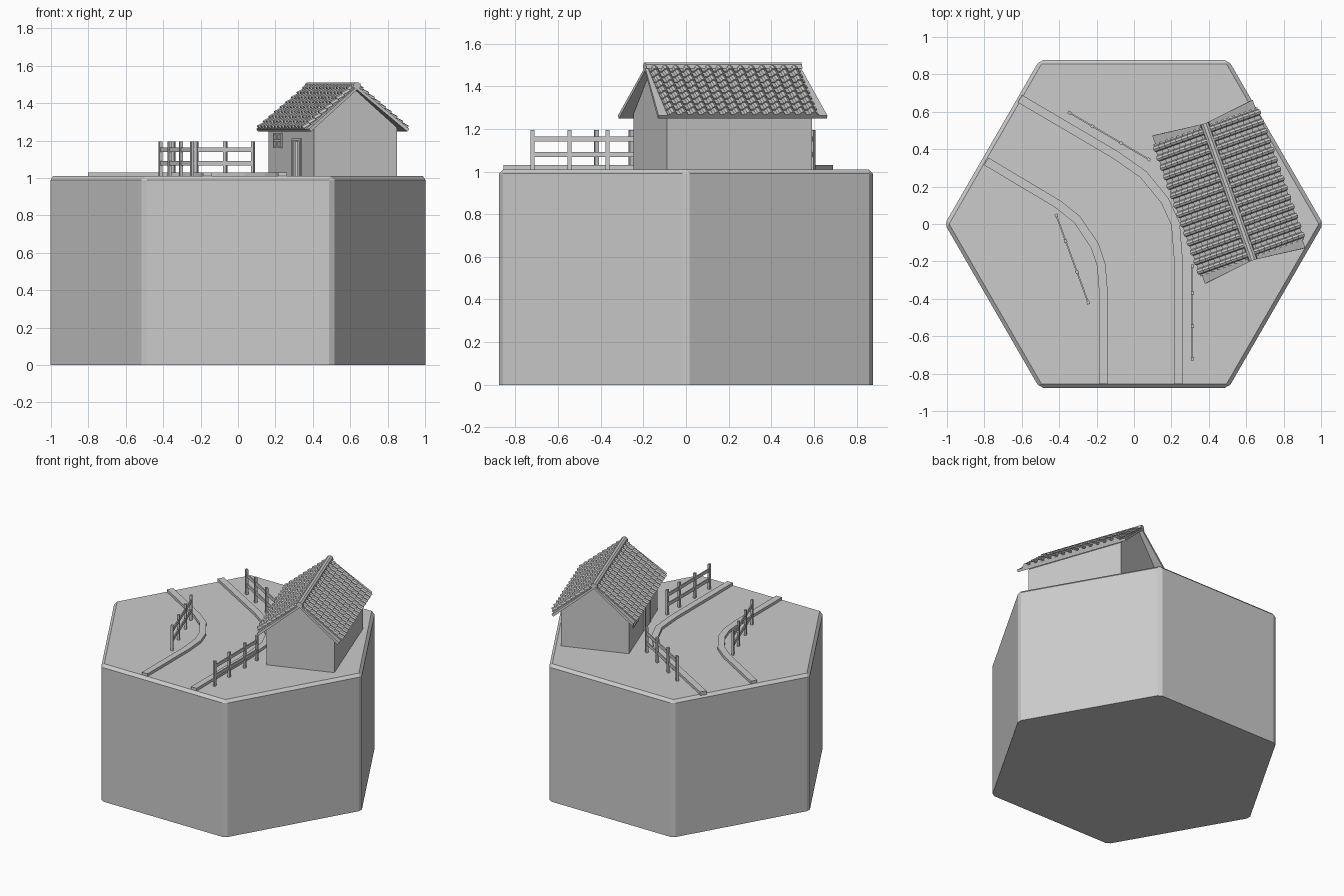
import bpy, bmesh, math
from mathutils import Vector, Matrix

if "Cube" in bpy.data.objects:
    bpy.data.objects.remove(bpy.data.objects["Cube"])

GROUND = 1.01
HOUSE = Matrix.Translation((0.507, 0.172, 0)) @ Matrix.Rotation(math.radians(19.6), 4, 'Z')


def make(name, verts, faces, matrix=None):
    me = bpy.data.meshes.new(name)
    me.from_pydata([Vector(v) for v in verts], [], faces)
    bm = bmesh.new()
    bm.from_mesh(me)
    bmesh.ops.recalc_face_normals(bm, faces=bm.faces)
    bm.to_mesh(me)
    bm.free()
    ob = bpy.data.objects.new(name, me)
    bpy.context.collection.objects.link(ob)
    if matrix:
        ob.matrix_world = matrix
    return ob


def boxes(name, items, matrix=None):
    """One object from several (centre, size) boxes."""
    bm = bmesh.new()
    for c, s in items:
        bmesh.ops.create_cube(bm, size=1, matrix=Matrix.Translation(c) @ Matrix.Diagonal((*s, 1)))
    me = bpy.data.meshes.new(name)
    bm.to_mesh(me)
    bm.free()
    ob = bpy.data.objects.new(name, me)
    bpy.context.collection.objects.link(ob)
    if matrix:
        ob.matrix_world = matrix
    return ob


# Hexagonal ground block with bevelled top and corners
R = 1.0115
ring = [(R * math.cos(i * math.pi / 3), R * math.sin(i * math.pi / 3)) for i in range(6)]
base = make("ground_block", [(x, y, z) for z in (0, GROUND) for x, y in ring],
            [tuple(range(6)), tuple(range(6, 12))] +
            [(i, (i + 1) % 6, (i + 1) % 6 + 6, i + 6) for i in range(6)])
bm = bmesh.new()
bm.from_mesh(base.data)
edges = [e for e in bm.edges if max(v.co.z for v in e.verts) > 0.5]
bmesh.ops.bevel(bm, geom=edges, offset=0.02, segments=1, affect='EDGES', profile=0.5)
bm.to_mesh(base.data)
bm.free()


# Kerbs: a rectangular section swept along each road edge
def kerb(name, path, half=0.023, z0=GROUND - 0.01, z1=1.03):
    pts = [Vector(p) for p in path]
    verts, faces = [], []
    for i, p in enumerate(pts):
        dirs = [(pts[j + 1] - pts[j]).normalized() for j in (i - 1, i) if 0 <= j < len(pts) - 1]
        d = sum(dirs, Vector((0, 0))).normalized()
        n = Vector((-d.y, d.x)) * half / max(0.5, d.dot(dirs[0]))
        for s, z in ((1, z0), (1, z1), (-1, z1), (-1, z0)):
            verts.append((p.x + n.x * s, p.y + n.y * s, z))
    for i in range(len(pts) - 1):
        for k in range(4):
            a, b = i * 4 + k, i * 4 + (k + 1) % 4
            faces.append((a, b, b + 4, a + 4))
    e = len(verts) - 4
    faces += [(0, 1, 2, 3), (e, e + 1, e + 2, e + 3)]
    make(name, verts, faces)


kerb("left_kerb", [(-0.163, -0.855), (-0.163, -0.37), (-0.175, -0.22), (-0.21, -0.115),
                   (-0.305, 0.025), (-0.405, 0.105), (-0.79, 0.335)])
kerb("right_kerb", [(0.238, -0.855), (0.238, -0.2), (0.222, 0.0), (0.165, 0.125),
                    (0.05, 0.265), (-0.10, 0.37), (-0.61, 0.67)])


# Fences: four posts and two rails
def fence(name, a, b):
    a, b = Vector((*a, 0)), Vector((*b, 0))
    d = b - a
    L = d.length
    m = Matrix.Translation(a) @ Matrix.Rotation(math.atan2(d.y, d.x), 4, 'Z')
    items = [((t * L, 0, 1.1), (0.018, 0.016, 0.19)) for t in (0, 0.29, 0.65, 1)]
    items += [((L / 2, 0, z), (L, 0.008, 0.024)) for z in (1.08, 1.152)]
    boxes(name, items, m)


fence("left_fence", (-0.415, 0.045), (-0.245, -0.42))
fence("back_fence", (-0.345, 0.595), (0.08, 0.345))
fence("right_fence", (0.312, -0.225), (0.312, -0.72))

# House walls with gables
W, D, T = 0.236, 0.36, 1.27
prof = [(-W, 1.0), (W, 1.0), (W, T), (0, 1.47), (-W, T)]
make("house_walls", [(x, y, z) for y in (-D, D) for x, z in prof],
     [(0, 1, 2, 4), (4, 2, 3), (5, 6, 7, 9), (9, 7, 8)] +
     [(i, (i + 1) % 5, (i + 1) % 5 + 5, i + 5) for i in range(5)], HOUSE)

# Window and door on the road side
boxes("window_frame",
      [((-W, 0.205 + dy, 1.2), (0.016, 0.012, 0.08)) for dy in (-0.06, 0, 0.06)] +
      [((-W, 0.205, z), (0.016, 0.132, 0.01)) for z in (1.165, 1.2, 1.235)], HOUSE)
boxes("door", [((-W, -0.095, 1.105), (0.008, 0.13, 0.19)),
               ((-W, -0.03, 1.11), (0.016, 0.014, 0.2)),
               ((-W, -0.16, 1.11), (0.016, 0.014, 0.2)),
               ((-W, -0.095, 1.205), (0.016, 0.144, 0.014))], HOUSE)

# Roof boards, flaring out toward the eaves
RZ, EX, EZ = 1.49, 0.285, 1.262
roof = make("roof_boards", [(0, -0.387, RZ), (0, 0.387, RZ), (EX, -0.42, EZ), (EX, 0.42, EZ),
                            (-EX, -0.42, EZ), (-EX, 0.42, EZ)],
            [(0, 2, 3, 1), (0, 1, 5, 4)], HOUSE)
sol = roof.modifiers.new("thickness", 'SOLIDIFY')
sol.thickness = 0.018
sol.offset = -1 if roof.data.polygons[0].normal.z > 0 else 1


# Roof tiles: stepped rows of half-round tiles
def tiles(name, side, rows=9, cols=14, half=0.375):
    slope = Vector((side * EX, 0, EZ - RZ))
    nrm = Vector((side * (RZ - EZ), 0, EX)).normalized()
    pitch = 2 * half / cols
    section = []
    for c in range(cols):
        y = -half + c * pitch
        for k in range(5):
            a = math.pi * k / 4
            section.append((y + pitch * (0.5 - 0.32 * math.cos(a)), 0.017 * math.sin(a)))
    section = [(-half, 0)] + section + [(half, 0)]
    verts, faces = [], []
    n = len(section)
    for r in range(rows):
        for t, lift in ((r / rows, 0.001), ((r + 1) / rows * 1.012, 0.010), ((r + 1) / rows * 1.012, 0.0)):
            for y, h in section:
                hh = 0 if lift == 0.0 else h + lift
                verts.append(Vector((0, y, RZ)) + slope * t + nrm * hh)
        o = r * 3 * n
        for band in (0, 1):
            for i in range(n - 1):
                a = o + band * n + i
                faces.append((a, a + 1, a + 1 + n, a + n))
        for i in (0, n - 1):
            faces.append((o + i, o + n + i, o + 2 * n + i))
    make(name, verts, faces, HOUSE)


tiles("right_roof_tiles", 1)
tiles("left_roof_tiles", -1)

# Ridge cap
cap = [(-0.024, 1.482), (-0.02, 1.502), (-0.008, 1.511), (0.008, 1.511), (0.02, 1.502), (0.024, 1.482)]
make("ridge_cap", [(x, y, z) for y in (-0.388, 0.388) for x, z in cap],
     [tuple(range(6)), tuple(range(6, 12))] +
     [(i, (i + 1) % 6, (i + 1) % 6 + 6, i + 6) for i in range(6)], HOUSE)
